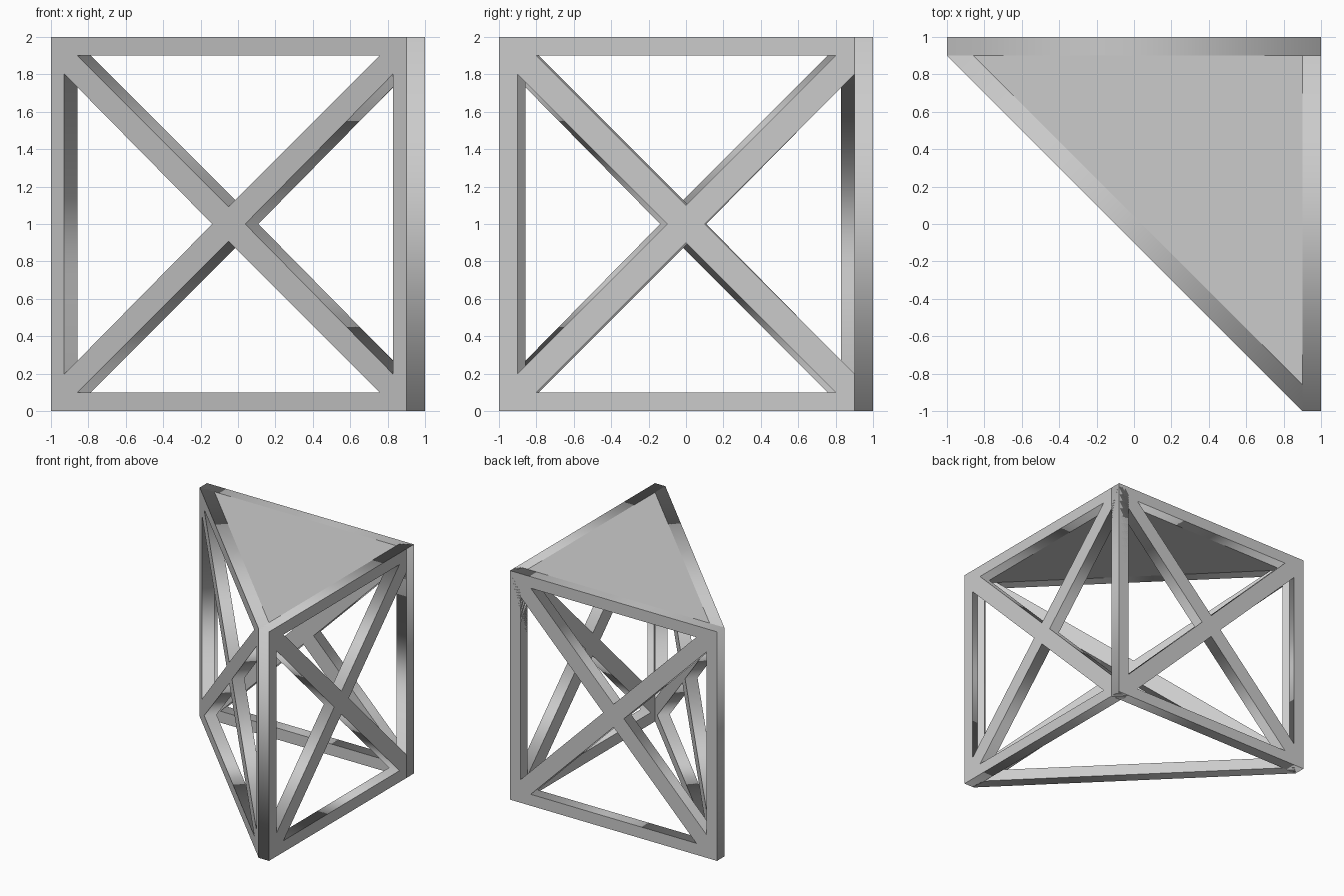
import bpy
from math import sqrt
from mathutils import Vector, Matrix

if "Cube" in bpy.data.objects:
    bpy.data.objects.remove(bpy.data.objects["Cube"])

T = 0.1        # thickness of every panel and bar
R2 = sqrt(2)
UP = Vector((0, 0, 1))


def extruded(name, loops, matrix):
    """Filled outline (first loop) with holes (other loops), extruded to thickness T."""
    cu = bpy.data.curves.new(name, 'CURVE')
    cu.dimensions = '2D'
    cu.fill_mode = 'BOTH'
    cu.extrude = T / 2
    for pts in loops:
        sp = cu.splines.new('POLY')
        sp.points.add(len(pts) - 1)
        for p, (x, y) in zip(sp.points, pts):
            p.co = (x, y, 0, 1)
        sp.use_cyclic_u = True
    ob = bpy.data.objects.new(name, cu)
    bpy.context.collection.objects.link(ob)
    ob.matrix_world = matrix
    bpy.ops.object.select_all(action='DESELECT')
    ob.select_set(True)
    bpy.context.view_layer.objects.active = ob
    bpy.ops.object.convert(target='MESH')
    return bpy.context.object


def braced_panel(name, along, centre, half, side, top):
    """Upright rectangular frame with an X brace: four triangular windows.
    side = (corner height, apex offset), top = (corner offset, apex height)."""
    loops = [[(-half, -1), (half, -1), (half, 1), (-half, 1)]]
    for s in (-1, 1):
        e = s * (half - T)
        loops.append([(e, -side[0]), (e, side[0]), (s * side[1], 0)])
        loops.append([(-top[0], s * 0.9), (top[0], s * 0.9), (0, s * top[1])])
    along = Vector(along).normalized()
    m = Matrix((along, UP, along.cross(UP))).transposed().to_4x4()
    m.translation = centre
    return extruded(name, loops, m)


# Two square braced sides
braced_panel("back_frame", (-1, 0, 0), (0, 0.95, 1), 1, (0.8, 0.1), (0.8, 0.1))
braced_panel("right_frame", (0, 1, 0), (0.95, 0, 1), 1, (0.8, 0.1), (0.8, 0.1))

# Long braced side across the diagonal
c = -0.05 + T / 2 / R2
braced_panel("diagonal_frame", (1, -1, 0), (c, c, 1), 0.95 * R2,
             (0.803, 0.088 * R2), (0.808 * R2, 0.092))

# Solid top filling the triangle between the frames
k = -0.1 + T * R2 - 0.9
extruded("top_plate", [[(0.9, 0.9), (k, 0.9), (0.9, k)]],
         Matrix.Translation((0, 0, 1.95)))
